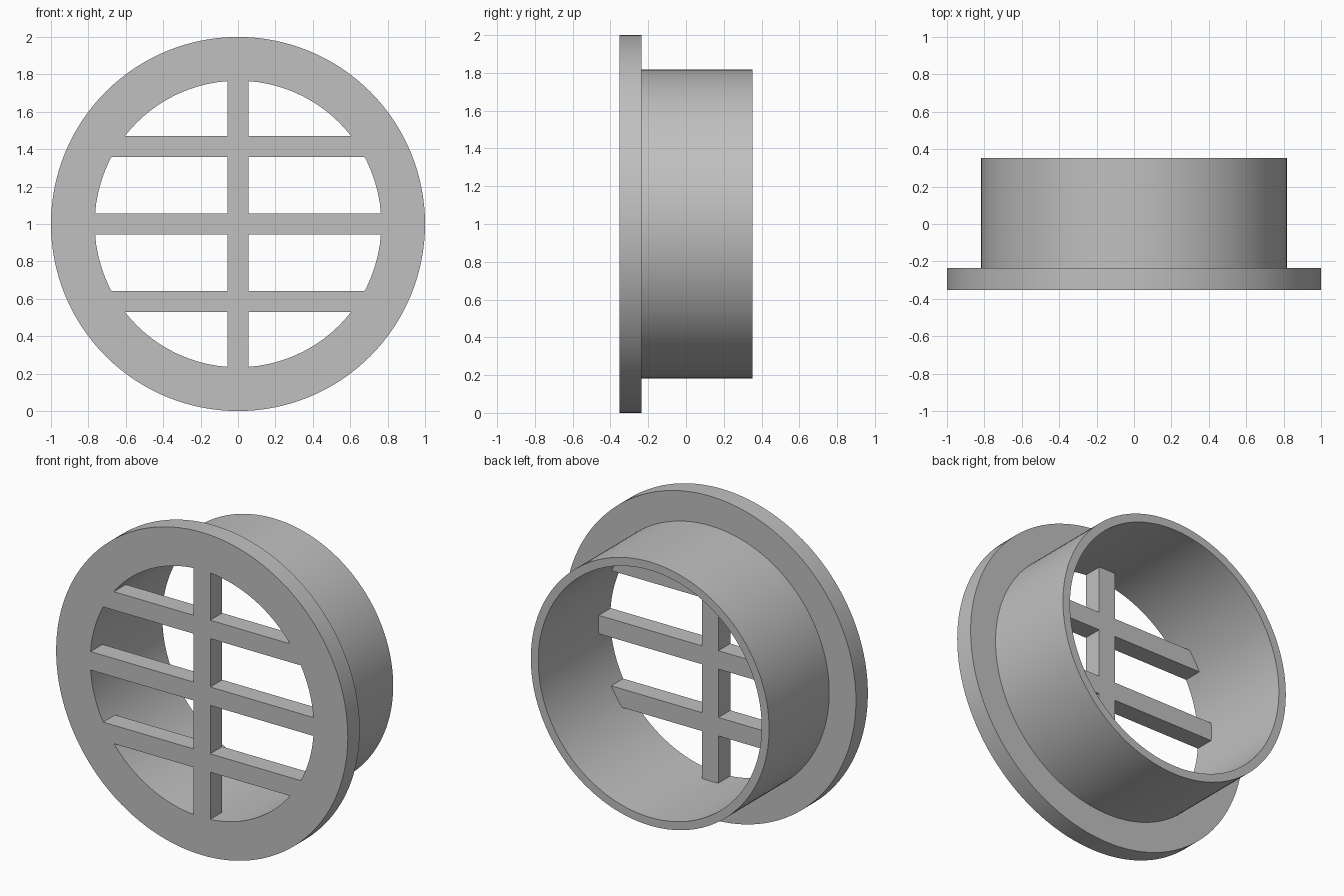
import bpy, bmesh, math

if "Cube" in bpy.data.objects:
    bpy.data.objects.remove(bpy.data.objects["Cube"])

CENTER_Z = 1.0
FRONT, FLANGE_BACK, BACK = -0.353, -0.236, 0.353
R_FLANGE, R_TUBE, R_BORE = 1.0, 0.817, 0.766
HALF_BAR = 0.057
SEGMENTS = 128

grey = bpy.data.materials.new("light grey")
grey.diffuse_color = (0.527, 0.527, 0.527, 1)
grey.use_nodes = True
grey.node_tree.nodes["Principled BSDF"].inputs["Base Color"].default_value = grey.diffuse_color


def finish(name, bm):
    bmesh.ops.recalc_face_normals(bm, faces=bm.faces)
    mesh = bpy.data.meshes.new(name)
    bm.to_mesh(mesh)
    bm.free()
    mesh.materials.append(grey)
    obj = bpy.data.objects.new(name, mesh)
    bpy.context.collection.objects.link(obj)
    bpy.context.view_layer.objects.active = obj
    obj.select_set(True)
    bpy.ops.object.shade_smooth_by_angle(angle=math.radians(30))
    obj.select_set(False)


def lathe(name, profile):
    """Revolve a closed (radius, y) profile around the y axis."""
    bm = bmesh.new()
    rings = []
    for i in range(SEGMENTS):
        a = 2 * math.pi * i / SEGMENTS
        rings.append([bm.verts.new((r * math.cos(a), y, CENTER_Z + r * math.sin(a)))
                      for r, y in profile])
    n = len(profile)
    for i in range(SEGMENTS):
        a, b = rings[i], rings[(i + 1) % SEGMENTS]
        for j in range(n):
            k = (j + 1) % n
            bm.faces.new((a[j], a[k], b[k], b[j]))
    finish(name, bm)


def bar(name, outline):
    """Extrude an (x, z) outline through the flange thickness."""
    bm = bmesh.new()
    face = bm.faces.new([bm.verts.new((x, FRONT, CENTER_Z + z)) for x, z in outline])
    new = bmesh.ops.extrude_face_region(bm, geom=[face])["geom"]
    bmesh.ops.translate(bm, vec=(0, FLANGE_BACK - FRONT, 0),
                        verts=[g for g in new if isinstance(g, bmesh.types.BMVert)])
    finish(name, bm)


def arc_end(mid, steps=6):
    """Bar end that follows the bore: (along, across) points."""
    pts = []
    for i in range(steps + 1):
        t = mid - HALF_BAR + 2 * HALF_BAR * i / steps
        pts.append((math.sqrt(R_BORE ** 2 - t ** 2), t))
    return pts


# Flange and spigot tube as one turned body
lathe("flanged_tube", [(R_BORE, FRONT), (R_FLANGE, FRONT), (R_FLANGE, FLANGE_BACK),
                       (R_TUBE, FLANGE_BACK), (R_TUBE, BACK), (R_BORE, BACK)])

# Upright grille bar with both ends curved to the bore
end = arc_end(0)
bar("vertical_bar", [(t, s) for s, t in end] + [(-t, -s) for s, t in end])

# Horizontal grille bars, in halves either side of the upright
for label, z in (("lower", -0.414), ("middle", 0.0), ("upper", 0.414)):
    half = [(HALF_BAR, z - HALF_BAR)] + arc_end(z) + [(HALF_BAR, z + HALF_BAR)]
    for side, s in (("right", 1), ("left", -1)):
        bar(f"{label}_bar_{side}", [(s * x, h) for x, h in half])
